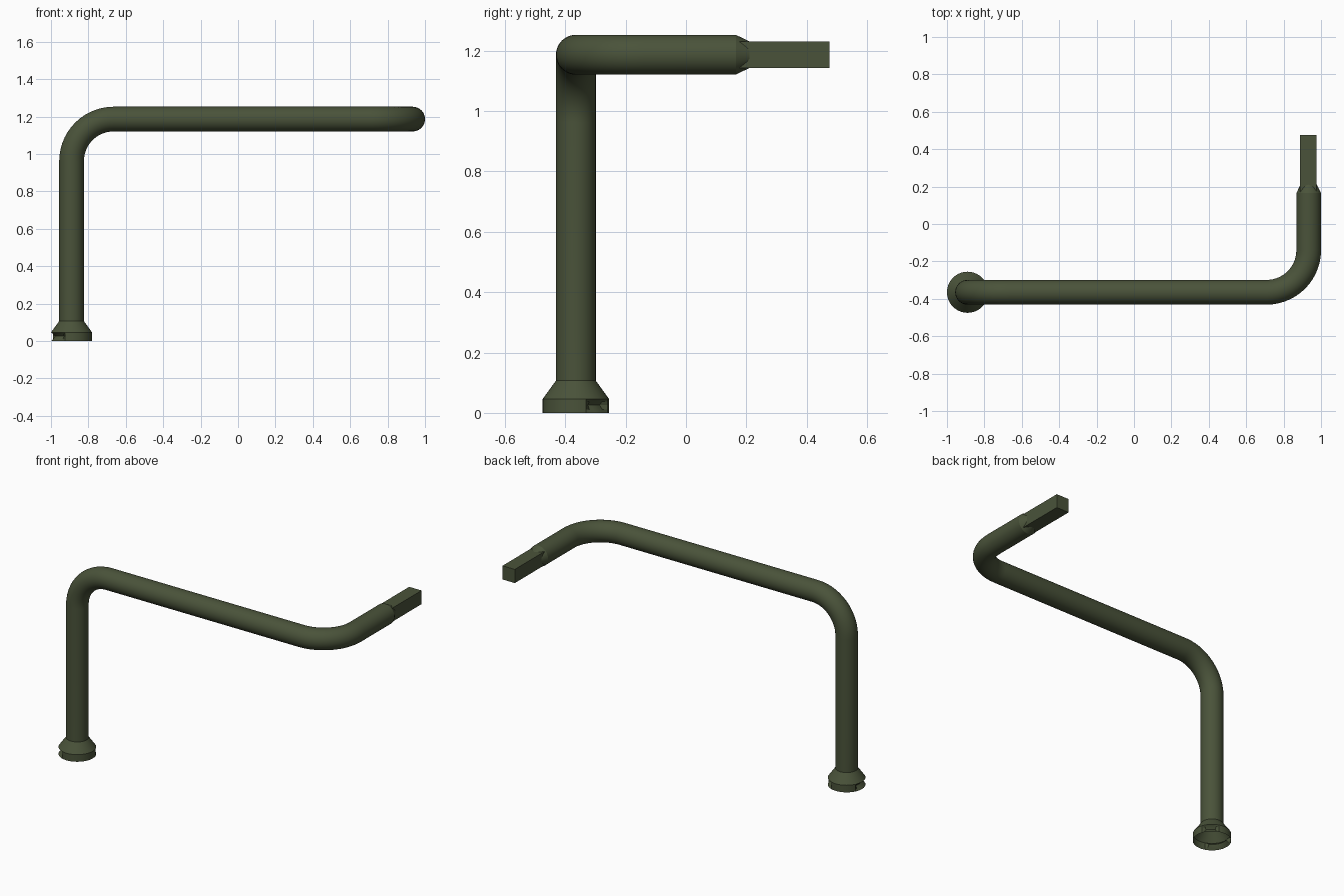
import bpy, bmesh, math
from mathutils import Vector, Quaternion

if "Cube" in bpy.data.objects:
    bpy.data.objects.remove(bpy.data.objects["Cube"])

mat = bpy.data.materials.new("dark olive")
mat.diffuse_color = (0.068, 0.086, 0.042, 1)
mat.use_nodes = True
mat.node_tree.nodes["Principled BSDF"].inputs["Base Color"].default_value = mat.diffuse_color

N = 40
X0, X1, Y0, ZT = -0.89, 0.934, -0.365, 1.187   # pipe centre lines
R, BEND = 0.066, 0.225                         # pipe and bend radius


def finish(name, bm, smooth=True):
    bmesh.ops.recalc_face_normals(bm, faces=bm.faces)
    me = bpy.data.meshes.new(name)
    bm.to_mesh(me)
    bm.free()
    me.materials.append(mat)
    ob = bpy.data.objects.new(name, me)
    bpy.context.collection.objects.link(ob)
    if smooth:
        bpy.ops.object.select_all(action='DESELECT')
        ob.select_set(True)
        bpy.context.view_layer.objects.active = ob
        bpy.ops.object.shade_smooth_by_angle(angle=math.radians(25))
    return ob


def skin(bm, rings):
    for a, b in zip(rings, rings[1:]):
        for i in range(N):
            j = (i + 1) % N
            bm.faces.new((a[i], a[j], b[j], b[i]))


def bend(corner, d_in, d_out, steps=14):
    """Quarter-circle points rounding a corner between two directions."""
    c = Vector(corner) - Vector(d_in) * BEND + Vector(d_out) * BEND
    pts = []
    for k in range(steps + 1):
        a = math.pi / 2 * k / steps
        pos = c - Vector(d_out) * BEND * math.cos(a) + Vector(d_in) * BEND * math.sin(a)
        tan = Vector(d_in) * math.cos(a) + Vector(d_out) * math.sin(a)
        pts.append((pos, tan, R))
    return pts


# Bent pipe, ending in a short taper
ex, ey, ez = (1, 0, 0), (0, 1, 0), (0, 0, 1)
path = [(Vector((X0, Y0, 0.105)), Vector(ez), R)]
path += bend((X0, Y0, ZT), ez, ex)
path += bend((X1, Y0, ZT), ex, ey)
path += [(Vector((X1, 0.165, ZT)), Vector(ey), R),
         (Vector((X1, 0.21, ZT)), Vector(ey), 0.044)]
bm = bmesh.new()
rot, prev, rings = Quaternion(), Vector(ez), []
for pos, tan, r in path:
    rot = prev.rotation_difference(tan) @ rot
    prev = tan
    rings.append([bm.verts.new(pos + rot @ Vector((r * math.cos(2 * math.pi * i / N),
                                                   r * math.sin(2 * math.pi * i / N), 0)))
                  for i in range(N)])
skin(bm, rings)
bm.faces.new(rings[-1])
finish("bent_pipe", bm)

# Square drive end
bm = bmesh.new()
bmesh.ops.create_cube(bm, size=1)
for v in bm.verts:
    v.co = Vector((X1 - 0.002 + v.co.x * 0.088, 0.3175 + v.co.y * 0.315, ZT + v.co.z * 0.088))
finish("square_end", bm, smooth=False)

# Flared foot collar: open underneath, pinched on parts of its wall
def pinched(deg):
    return 20 <= deg <= 70 or 160 <= deg <= 250

bm = bmesh.new()
rings = []
for z, r, waist in ((0, 0.11, 0), (0.012, 0.11, 0.012), (0.026, 0.11, 0.022),
                    (0.038, 0.11, 0.012), (0.046, 0.11, 0), (0.107, R, 0)):
    ring = []
    for i in range(N):
        a = 2 * math.pi * i / N
        rr = r - (waist if pinched(math.degrees(a)) else 0)
        ring.append(bm.verts.new((X0 + rr * math.cos(a), Y0 + rr * math.sin(a), z)))
    rings.append(ring)
skin(bm, rings)
finish("foot_collar", bm)
